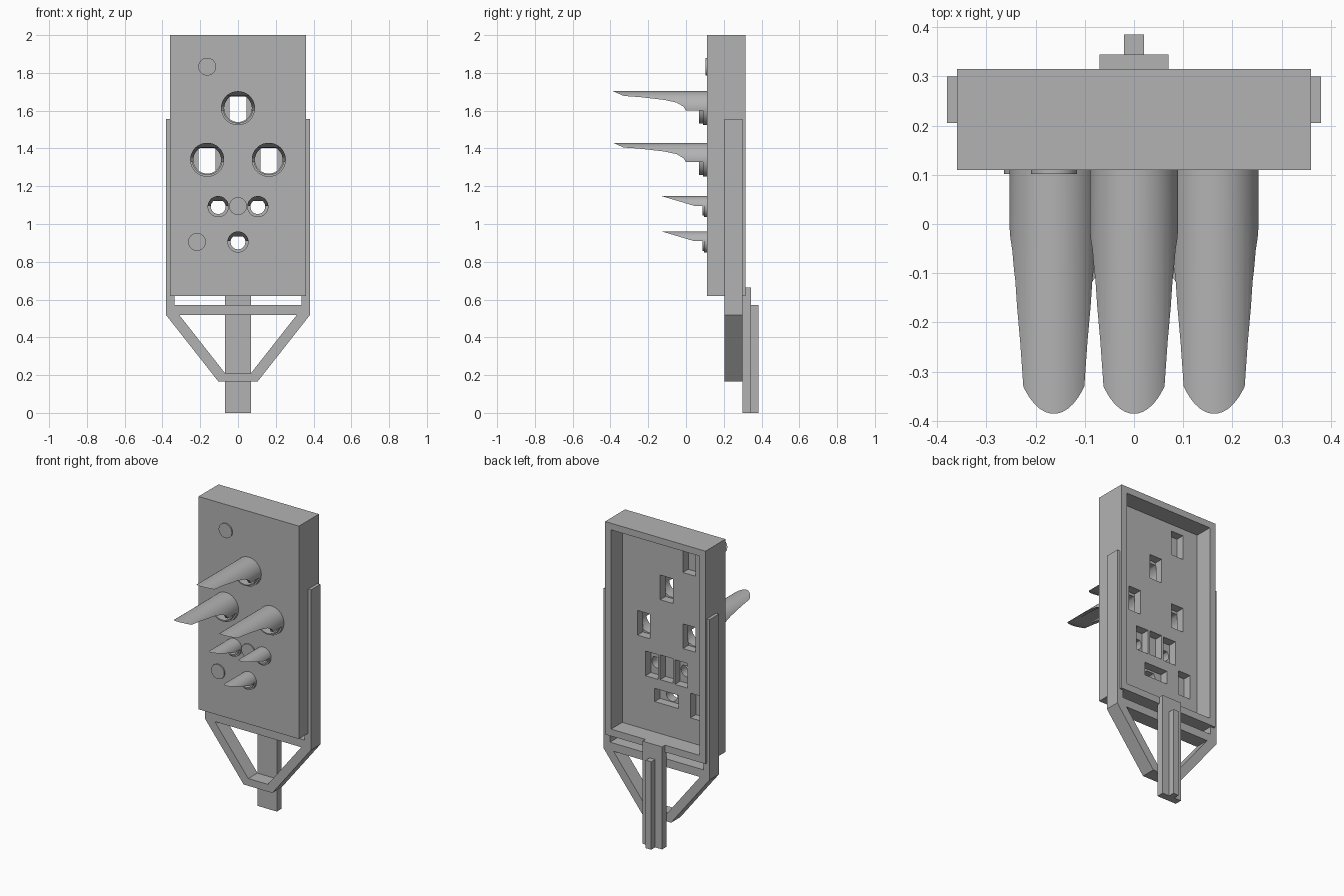
import bpy, bmesh, math

cube = bpy.data.objects.get("Cube")
if cube:
    bpy.data.objects.remove(cube, do_unlink=True)

grey = bpy.data.materials.new("plain grey")
grey.use_nodes = True
GREY = (0.45, 0.45, 0.45, 1)
grey.diffuse_color = GREY
grey.node_tree.nodes["Principled BSDF"].inputs["Base Color"].default_value = GREY


def prism(name, pts, a, b, axis="y"):
    """Extrude an outline from a to b: (x, z) outline along y, or (y, z) outline along x."""
    bm = bmesh.new()
    rings = []
    for t in (a, b):
        rings.append([bm.verts.new((u, t, v) if axis == "y" else (t, u, v)) for u, v in pts])
    bm.faces.new(rings[0])
    bm.faces.new(rings[1])
    n = len(pts)
    for i in range(n):
        j = (i + 1) % n
        bm.faces.new((rings[0][i], rings[0][j], rings[1][j], rings[1][i]))
    bmesh.ops.recalc_face_normals(bm, faces=bm.faces)
    mesh = bpy.data.meshes.new(name)
    bm.to_mesh(mesh)
    bm.free()
    mesh.materials.append(grey)
    obj = bpy.data.objects.new(name, mesh)
    bpy.context.collection.objects.link(obj)
    return obj


def rect(x0, x1, z0, z1):
    return [(x0, z0), (x1, z0), (x1, z1), (x0, z1)]


def circle(x, z, r, top=9.0, n=48):
    """Circle outline, flattened where it rises more than top above its centre."""
    return [(x + r * math.cos(math.tau * (i + 0.5) / n),
             z + min(top, r * math.sin(math.tau * (i + 0.5) / n))) for i in range(n)]


def combine(obj, tool, op="DIFFERENCE"):
    mod = obj.modifiers.new(op, "BOOLEAN")
    mod.operation, mod.solver, mod.object = op, "EXACT", tool
    select(obj)
    bpy.ops.object.modifier_apply(modifier=mod.name)
    bpy.data.objects.remove(tool, do_unlink=True)


def select(obj):
    bpy.ops.object.select_all(action="DESELECT")
    obj.select_set(True)
    bpy.context.view_layer.objects.active = obj


FRONT, SKIN, PANEL, BACK = 0.11, 0.145, 0.2, 0.315

# Housing: box with an open back
body = prism("housing", rect(-0.36, 0.36, 0.62, 2.0), FRONT, BACK)
combine(body, prism("cavity", rect(-0.317, 0.317, 0.665, 1.957), PANEL, 0.4))

# Nozzle and plug positions (x, z)
large = [(0, 1.613), (-0.163, 1.34), (0.163, 1.34)]
small = [(-0.105, 1.092), (0.105, 1.092), (0, 0.905)]
plugs = [(-0.163, 1.833), (0, 1.095), (-0.217, 0.905)]

# Rectangular pockets in the back of the panel
for x, z in large + small + plugs:
    w, h = (0.085, 0.043) if (x, z) == small[-1] else (0.045, 0.08)
    combine(body, prism("pocket", rect(x - w, x + w, z - h, z + h), SKIN, 0.25))


def nozzle(name, x, z, r, collar_r, collar_y, bore_r, bore_top, under):
    """Hooded spout: a tube cut away below a side profile, with a collar and a bore."""
    obj = prism(name, circle(x, z, r), -0.45, FRONT)
    outline = [(y, z + h) for y, h in under]
    combine(obj, prism("cut", outline, x - 0.2, x + 0.2, "x"))
    combine(obj, prism("collar", circle(x, z, collar_r), collar_y, FRONT), "UNION")
    for target in (obj, body):
        combine(target, prism("bore", circle(x, z, bore_r, bore_top), -0.6, SKIN + 0.001))
    select(obj)
    bpy.ops.object.shade_smooth_by_angle(angle=math.radians(30))


# Underside profiles as (y, height above the nozzle centre)
long_under = [(0.09, -0.2), (0.09, -0.013), (0, -0.013), (-0.013, 0.008), (-0.05, 0.03),
              (-0.115, 0.044), (-0.245, 0.059), (-0.33, 0.065), (-0.386, 0.09),
              (-0.6, 0.186), (-0.6, -0.2)]
short_under = [(0.095, -0.2), (0.095, 0.004), (0.045, 0.004), (-0.13, 0.056),
               (-0.6, 0.196), (-0.6, -0.2)]

for i, (x, z) in enumerate(large):
    nozzle(f"large_nozzle_{i + 1}", x, z, 0.09, 0.081, 0.07, 0.073, 0.062, long_under)
for i, (x, z) in enumerate(small):
    nozzle(f"small_nozzle_{i + 1}", x, z, 0.056, 0.048, 0.088, 0.039, 0.03, short_under)

# Round plugs on the front
for i, (x, z) in enumerate(plugs):
    plug = prism(f"plug_{i + 1}", circle(x, z, 0.047), 0.102, FRONT + 0.002)
    select(plug)
    bpy.ops.object.shade_smooth_by_angle(angle=math.radians(30))

select(body)
bpy.ops.object.shade_smooth_by_angle(angle=math.radians(30))

# Carrying frame: side rails, cross bar and tapered lower loop
F0, F1 = 0.205, 0.3
for side, s in (("left", 1), ("right", -1)):
    prism(f"{side}_rail", rect(s * 0.335, s * 0.38, 0.57, 0.63), F0, F1)
    prism(f"{side}_side_strip", rect(s * 0.355, s * 0.38, 0.63, 1.556), F0, F1)
prism("cross_bar", rect(-0.38, 0.38, 0.517, 0.57), F0, F1)
half = [(0.38, 0.517), (0.103, 0.165)]
inner = [(0.07, 0.212), (0.31, 0.517)]
loop = ([(-x, z) for x, z in half] + half[::-1] + inner[::-1]
        + [(-x, z) for x, z in inner])
prism("lower_loop", loop, F0, F1)

# Handle with a rib along its back
prism("handle", rect(-0.07, 0.07, 0, 0.665), 0.298, 0.345)
prism("handle_rib", rect(-0.02, 0.02, 0, 0.57), 0.345, 0.385)
